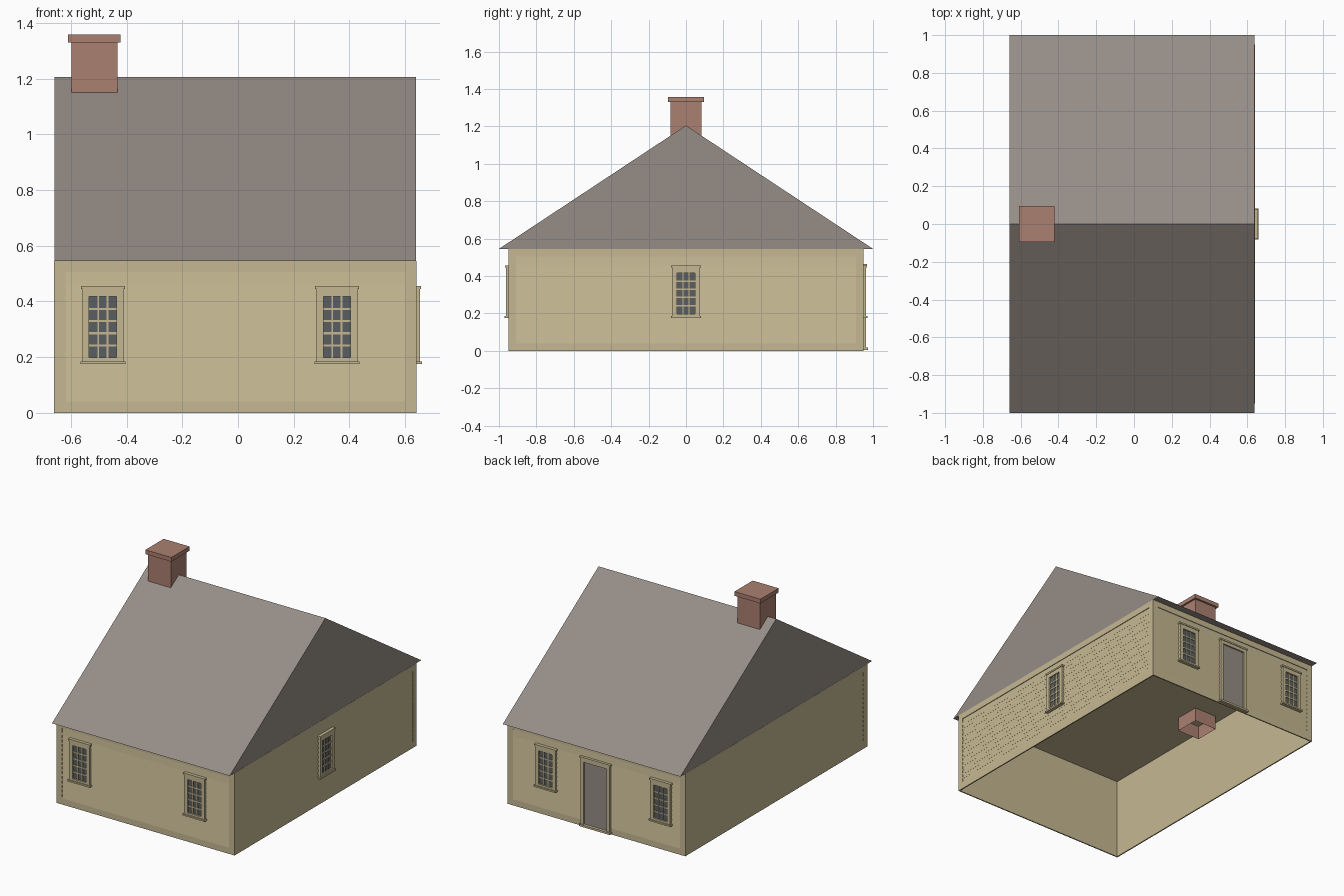
import bpy, bmesh
from mathutils import Matrix, Vector

cube = bpy.data.objects.get("Cube")
if cube:
    bpy.data.objects.remove(cube, do_unlink=True)


def material(name, rgb):
    lin = [((c / 255 + 0.055) / 1.055) ** 2.4 for c in rgb] + [1]
    m = bpy.data.materials.new(name)
    m.use_nodes = True
    m.diffuse_color = lin
    m.node_tree.nodes["Principled BSDF"].inputs["Base Color"].default_value = lin
    return m


CREAM = material("cream_siding", (197, 184, 146))
SHINGLE = material("grey_shingle", (150, 141, 134))
BRICK = material("red_brick", (171, 128, 113))
GLASS = material("dark_glass", (91, 95, 98))

# Main measures
CX, HX, HY, EAVE, RIDGE = -0.01, 0.65, 0.95, 0.545, 1.205
SKIN = 0.008


def prism(bm, profile, u0, u1):
    """Closed prism: (d, z) profile swept along u."""
    ends = [[bm.verts.new((u, d, z)) for d, z in profile] for u in (u0, u1)]
    n = len(profile)
    bm.faces.new(ends[0])
    bm.faces.new(ends[1][::-1])
    for i in range(n):
        j = (i + 1) % n
        bm.faces.new((ends[0][i], ends[1][i], ends[1][j], ends[0][j]))


def box(bm, u0, u1, d0, d1, z0, z1):
    prism(bm, [(d0, z0), (d1, z0), (d1, z1), (d0, z1)], u0, u1)


def finish(name, bm, mat, frame=None, open_bottom=False):
    if frame:
        bm.transform(frame)
    bmesh.ops.recalc_face_normals(bm, faces=bm.faces)
    if open_bottom:
        low = [f for f in bm.faces if f.normal.z < -0.9]
        bmesh.ops.delete(bm, geom=low, context='FACES_ONLY')
    mesh = bpy.data.meshes.new(name)
    bm.to_mesh(mesh)
    bm.free()
    mesh.materials.append(mat)
    ob = bpy.data.objects.new(name, mesh)
    bpy.context.scene.collection.objects.link(ob)
    return ob


def wall_frame(u, n, dist):
    """Local axes of a wall: u along it, d outward, z up."""
    m = Matrix((u, n, (0, 0, 1))).transposed().to_4x4()
    m.translation = Vector((CX, 0, 0)) + Vector(n) * dist
    return m


def siding(name, frame, half):
    # Flat boards around the edge
    bm = bmesh.new()
    inner = half - 0.04
    for s in (-1, 1):
        a, b = sorted((s * inner, s * half))
        box(bm, a, b, -SKIN, 0, 0, EAVE)
    box(bm, -inner, inner, -SKIN, 0, 0, 0.04)
    box(bm, -inner, inner, -SKIN, 0, 0.505, EAVE)
    finish(name + "_trim", bm, CREAM, frame)
    # Overlapping clapboards
    bm = bmesh.new()
    levels = [0.04] + [0.07 + 0.03 * i for i in range(14)] + [0.505]
    for z0, z1 in zip(levels, levels[1:]):
        prism(bm, [(-SKIN, z0 + 0.005), (-0.006, z0 + 0.005), (0, z0),
                   (-0.005, z1 + 0.004), (-SKIN, z1 + 0.004)], -inner, inner)
    finish(name + "_clapboards", bm, CREAM, frame)


def window(name, frame, c):
    w, z0, z1 = 0.049, 0.198, 0.417
    # Glass sheet
    bm = bmesh.new()
    box(bm, c - w, c + w, -0.004, 0.003, z0, z1)
    finish(name + "_glass", bm, GLASS, frame)
    # Casing, head and sill
    bm = bmesh.new()
    for s in (-1, 1):
        a, b = sorted((c + s * w, c + s * 0.074))
        box(bm, a, b, -0.004, 0.013, 0.185, 0.445)
    box(bm, c - w, c + w, -0.004, 0.013, 0.185, z0)
    box(bm, c - w, c + w, -0.004, 0.013, z1, 0.445)
    box(bm, c - 0.079, c + 0.079, -0.004, 0.017, 0.445, 0.456)
    box(bm, c - 0.081, c + 0.081, -0.004, 0.02, 0.175, 0.185)
    finish(name + "_casing", bm, CREAM, frame)
    # Glazing bars: three columns, five rows
    bm = bmesh.new()
    for i in (1, 2):
        u = c - w + 2 * w * i / 3
        box(bm, u - 0.003, u + 0.003, 0.002, 0.008, z0, z1)
    for i in range(1, 5):
        z = z0 + (z1 - z0) * i / 5
        box(bm, c - w, c + w, 0.002, 0.0075, z - 0.004, z + 0.004)
    finish(name + "_bars", bm, CREAM, frame)


# Wall shell, open below, with a flat ceiling
bm = bmesh.new()
box(bm, CX - HX + SKIN, CX + HX - SKIN, -HY + SKIN, HY - SKIN, 0, EAVE - 0.003)
finish("wall_shell", bm, CREAM, open_bottom=True)

# Siding and openings on the four sides
front = wall_frame((1, 0, 0), (0, -1, 0), HY)
back = wall_frame((1, 0, 0), (0, 1, 0), HY)
east = wall_frame((0, 1, 0), (1, 0, 0), HX)
west = wall_frame((0, 1, 0), (-1, 0, 0), HX)
for name, frame, half, centres in (("front", front, HX, (-0.475, 0.365)),
                                   ("back", back, HX, (-0.475, 0.365)),
                                   ("left", east, HY, (0,)),
                                   ("right", west, HY, ())):
    siding(name, frame, half)
    for i, c in enumerate(centres):
        window(f"{name}_window_{i + 1}", frame, c)

# Back door
bm = bmesh.new()
box(bm, -0.084, 0.084, -0.004, 0.003, 0.018, 0.43)
finish("door_panel", bm, SHINGLE, back)
bm = bmesh.new()
for s in (-1, 1):
    a, b = sorted((s * 0.084, s * 0.106))
    box(bm, a, b, -0.004, 0.013, 0.018, 0.452)
box(bm, -0.084, 0.084, -0.004, 0.013, 0.43, 0.452)
box(bm, -0.111, 0.111, -0.004, 0.017, 0.452, 0.463)
box(bm, -0.113, 0.113, -0.004, 0.022, 0.005, 0.018)
finish("door_casing", bm, CREAM, back)

# Gable roof
bm = bmesh.new()
prism(bm, [(-1, EAVE), (1, EAVE), (0, RIDGE)], CX - HX + 0.001, CX + HX - 0.001)
finish("roof", bm, SHINGLE)

# Chimney: stack open below, and cap
bm = bmesh.new()
box(bm, -0.598, -0.433, -0.083, 0.083, 0.45, 1.335)
finish("chimney_stack", bm, BRICK, open_bottom=True)
bm = bmesh.new()
box(bm, -0.61, -0.421, -0.095, 0.095, 1.33, 1.358)
finish("chimney_cap", bm, BRICK)
